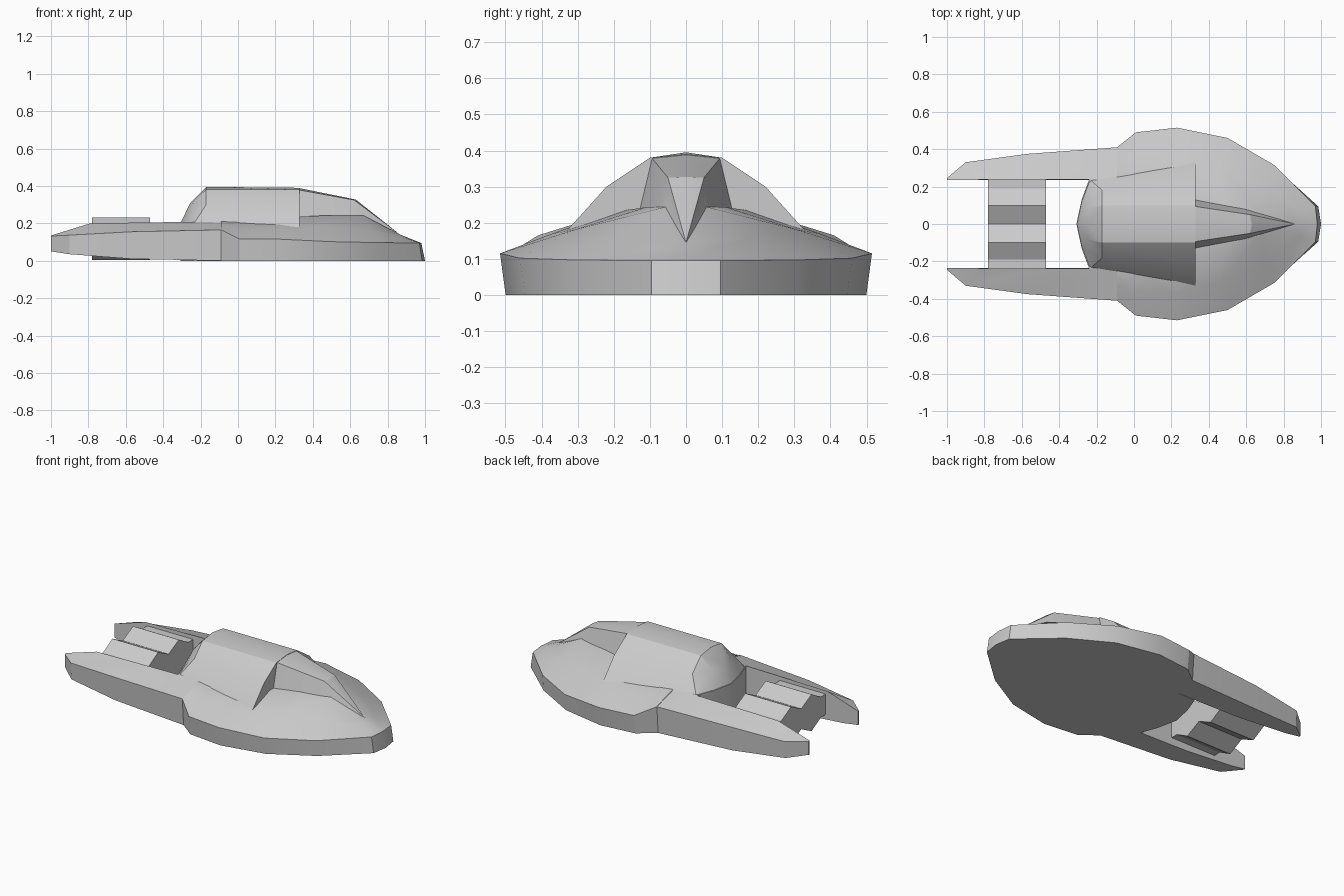
import bpy, bmesh, math

if "Cube" in bpy.data.objects:
    bpy.data.objects.remove(bpy.data.objects["Cube"])


def finish(name, bm):
    bmesh.ops.remove_doubles(bm, verts=bm.verts[:], dist=0.0005)
    bmesh.ops.dissolve_degenerate(bm, edges=bm.edges[:], dist=0.0004)
    bmesh.ops.recalc_face_normals(bm, faces=bm.faces[:])
    me = bpy.data.meshes.new(name)
    bm.to_mesh(me)
    bm.free()
    ob = bpy.data.objects.new(name, me)
    bpy.context.collection.objects.link(ob)
    bpy.ops.object.select_all(action='DESELECT')
    ob.select_set(True)
    bpy.context.view_layer.objects.active = ob
    bpy.ops.object.shade_smooth_by_angle(angle=math.radians(22))
    return ob


def skin(name, rows, loop=False, cap_rows=(), cap_cols=()):
    """Skin a grid of half-model points and mirror it across y = 0."""
    bm = bmesh.new()
    pairs = list(zip(rows, rows[1:])) + ([(rows[-1], rows[0])] if loop else [])
    polys = [(a[i], a[i + 1], b[i + 1], b[i])
             for a, b in pairs for i in range(len(a) - 1)]
    polys += [[r[c] for r in rows] for c in cap_cols]
    polys += [rows[r] for r in cap_rows]
    for side in (1, -1):
        for poly in polys:
            pts = []
            for x, y, z in poly:
                p = (x, y * side, z)
                if p not in pts:
                    pts.append(p)
            if len(pts) > 2:
                bm.faces.new([bm.verts.new(p) for p in pts])
    return finish(name, bm)


def extrude(name, pts, vec):
    bm = bmesh.new()
    f = bm.faces.new([bm.verts.new(p) for p in pts])
    new = bmesh.ops.extrude_face_region(bm, geom=[f], use_keep_orig=True)["geom"]
    bmesh.ops.translate(bm, vec=vec,
                        verts=[v for v in new if isinstance(v, bmesh.types.BMVert)])
    return finish(name, bm)


# Front hull: longitudinal lines from keel to rim to centre ridge
rim = [(-.09, .41, .165), (.01, .49, .115), (.23, .515, .115), (.5, .46, .102),
       (.75, .315, .097), (.97, .095, .095), (.98, 0, .095)]
base = [(x, y * .97, 0) for x, y, z in rim[:5]] + [(.985, .095, 0), (1, 0, 0)]
keel = [(x, 0, 0) for x, y, z in base]
mid = [(-.09, .33, .19), (.01, .37, .165), (.23, .37, .17), (.46, .31, .18),
       (.70, .2, .165), (.89, .07, .125), (.98, 0, .095)]
deck = [(-.09, .25, .21), (.01, .25, .21), (.23, .2, .23), (.48, .11, .243),
        (.67, .06, .243), (.86, .03, .143), (.98, 0, .095)]
ridge = [(x, 0, z) for x, y, z in deck]
skin("front_hull", [keel, base, rim, mid, deck, ridge])

# Twin rear arms
arm_out = [(-1, .245, .132), (-.9, .33, .137), (-.57, .375, .155), (-.09, .41, .165)]
arm_low = [(-1, .243, .05), (-.9, .325, .035), (-.57, .367, .01), (-.09, .398, 0)]
low_in = [(x, .235, z) for x, y, z in arm_low]
top_in = [(-1, .235, .135), (-.79, .237, .2), (-.47, .237, .205), (-.09, .237, .21)]
skin("rear_arms", [low_in, arm_low, arm_out, top_in], loop=True, cap_cols=(0, -1))

# Lower body between the arms, with a bowed rear wall
arc = [(.05, .237), (-.24, .237), (-.28, .13), (-.308, 0)]
outline = arc + [(x, -y) for x, y in arc[-2::-1]]
extrude("rear_body", [(x, y, 0) for x, y in outline], (0, 0, .208))

# Cabin with faceted rear cap and stepped front face
skin("cabin", [
    [(-.308, 0, .2), (-.28, .13, .2), (-.258, .19, .2), (-.24, .237, .2)],
    [(-.255, 0, .31), (-.242, .085, .305), (-.222, .165, .26), (-.24, .237, .2)],
    [(-.17, 0, .395), (-.17, .1, .38), (-.17, .18, .3), (-.235, .237, .2)],
    [(.33, 0, .39), (.33, .1, .38), (.33, .22, .3), (.33, .33, .178)],
    [(.33, 0, .2), (.33, .1, .2), (.33, .2, .19), (.33, .33, .178)],
])

# Narrow cockpit spine running down to the nose
skin("cockpit_spine", [
    [(.32, 0, .39), (.32, .095, .38), (.32, .13, .235)],
    [(.63, 0, .327), (.62, .05, .325), (.60, .08, .235)],
    [(.86, 0, .145), (.86, 0, .145), (.68, .055, .235)],
])

# Twin-ridged bridge joining the arms
half = [(.25, .18), (.19, .18), (.1, .23), (0, .18)]
top = half + [(-y, z) for y, z in half[-2::-1]]
profile = top + [(y, .235 - z) for y, z in reversed(top)]
extrude("arm_bridge", [(-.78, y, z) for y, z in profile], (.31, 0, 0))
